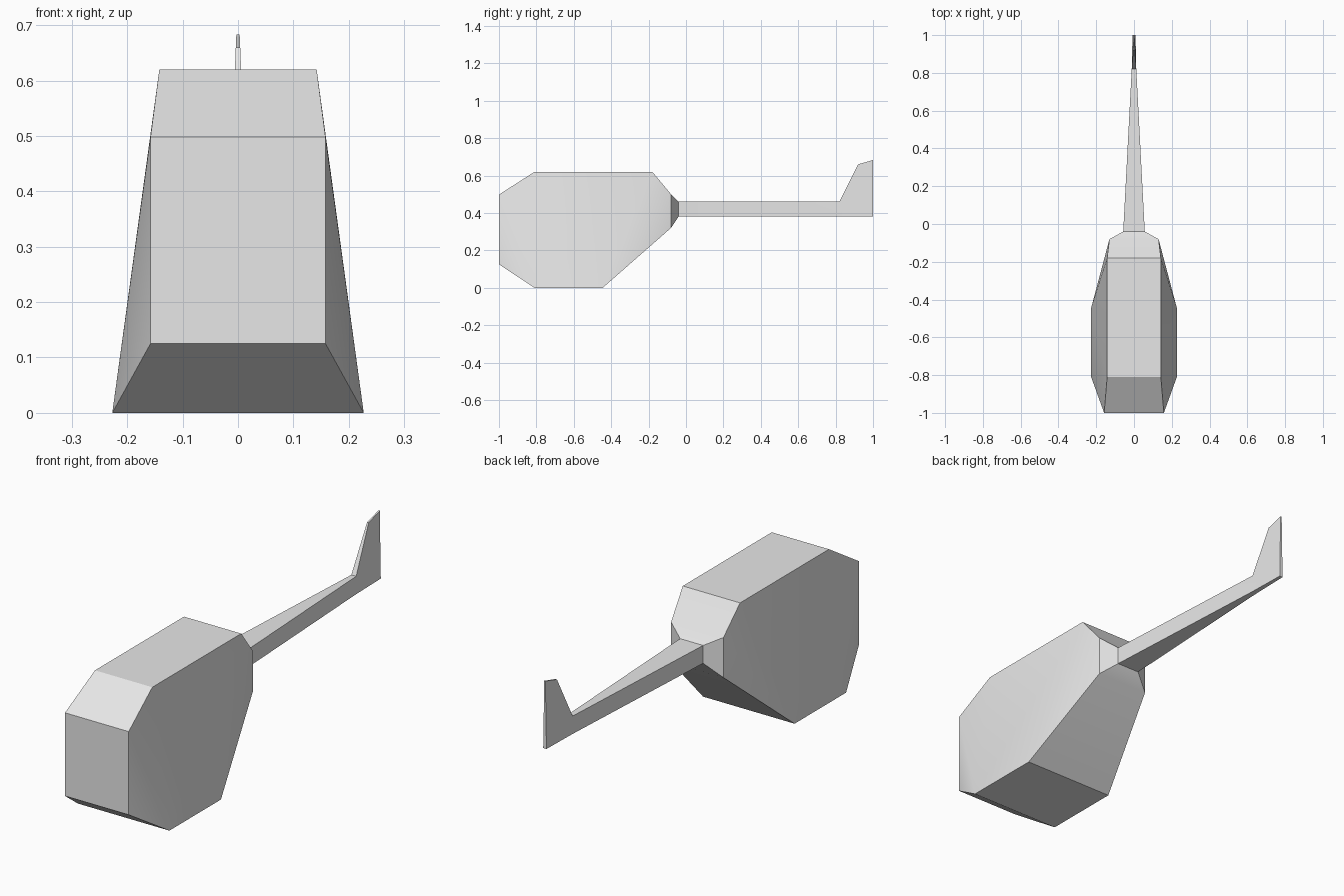
import bpy
import bmesh
import math

if "Cube" in bpy.data.objects:
    bpy.data.objects.remove(bpy.data.objects["Cube"], do_unlink=True)

grey = bpy.data.materials.new("plain grey")
grey.use_nodes = True
COLOUR = (0.8, 0.8, 0.8, 1)
grey.diffuse_color = COLOUR
grey.node_tree.nodes["Principled BSDF"].inputs["Base Color"].default_value = COLOUR


def mirrored_shell(name, profile, panels, open_edges=()):
    """Solid from a side profile of (y, z, half width) and its side panels."""
    bm = bmesh.new()
    sides = [[bm.verts.new((s * w, y, z)) for y, z, w in profile] for s in (-1, 1)]
    for side in sides:
        for panel in panels:
            bm.faces.new([side[i] for i in panel])
    # Rim joining the two sides
    a, b = sides
    n = len(profile)
    for i in range(n):
        if i not in open_edges:
            j = (i + 1) % n
            bm.faces.new((a[i], a[j], b[j], b[i]))
    bmesh.ops.recalc_face_normals(bm, faces=bm.faces)
    # Outward check, needed for shells with an open edge
    if bm.calc_volume(signed=True) < 0:
        bmesh.ops.reverse_faces(bm, faces=bm.faces)
    mesh = bpy.data.meshes.new(name)
    bm.to_mesh(mesh)
    bm.free()
    mesh.materials.append(grey)
    obj = bpy.data.objects.new(name, mesh)
    bpy.context.collection.objects.link(obj)
    bpy.ops.object.select_all(action="DESELECT")
    obj.select_set(True)
    bpy.context.view_layer.objects.active = obj
    bpy.ops.object.shade_smooth_by_angle(angle=math.radians(30))
    return obj


# Cabin with sides leaning in towards the roof, and collar narrowing to the boom
cabin = [
    (-1.0, 0.125, 0.158), (-1.0, 0.498, 0.158),
    (-0.81, 0.62, 0.142), (-0.18, 0.62, 0.142),
    (-0.08, 0.50, 0.13), (-0.04, 0.46, 0.057),
    (-0.04, 0.38, 0.057), (-0.08, 0.32, 0.13),
    (-0.445, 0.0, 0.227), (-0.81, 0.0, 0.227),
]
mirrored_shell("cabin", cabin,
               [(0, 1, 9), (1, 2, 3, 8, 9), (3, 4, 8), (4, 7, 8), (4, 5, 6, 7)],
               open_edges=(5,))

# Tapered boom ending in a thin upright fin
tail = [
    (-0.04, 0.38, 0.057), (-0.04, 0.46, 0.057),
    (0.82, 0.46, 0.012), (0.92, 0.66, 0.004),
    (1.0, 0.683, 0.003), (1.0, 0.38, 0.008),
    (0.82, 0.38, 0.012),
]
mirrored_shell("tail_boom_and_fin", tail,
               [(0, 1, 2, 6), (2, 3, 4, 5, 6)], open_edges=(0,))
